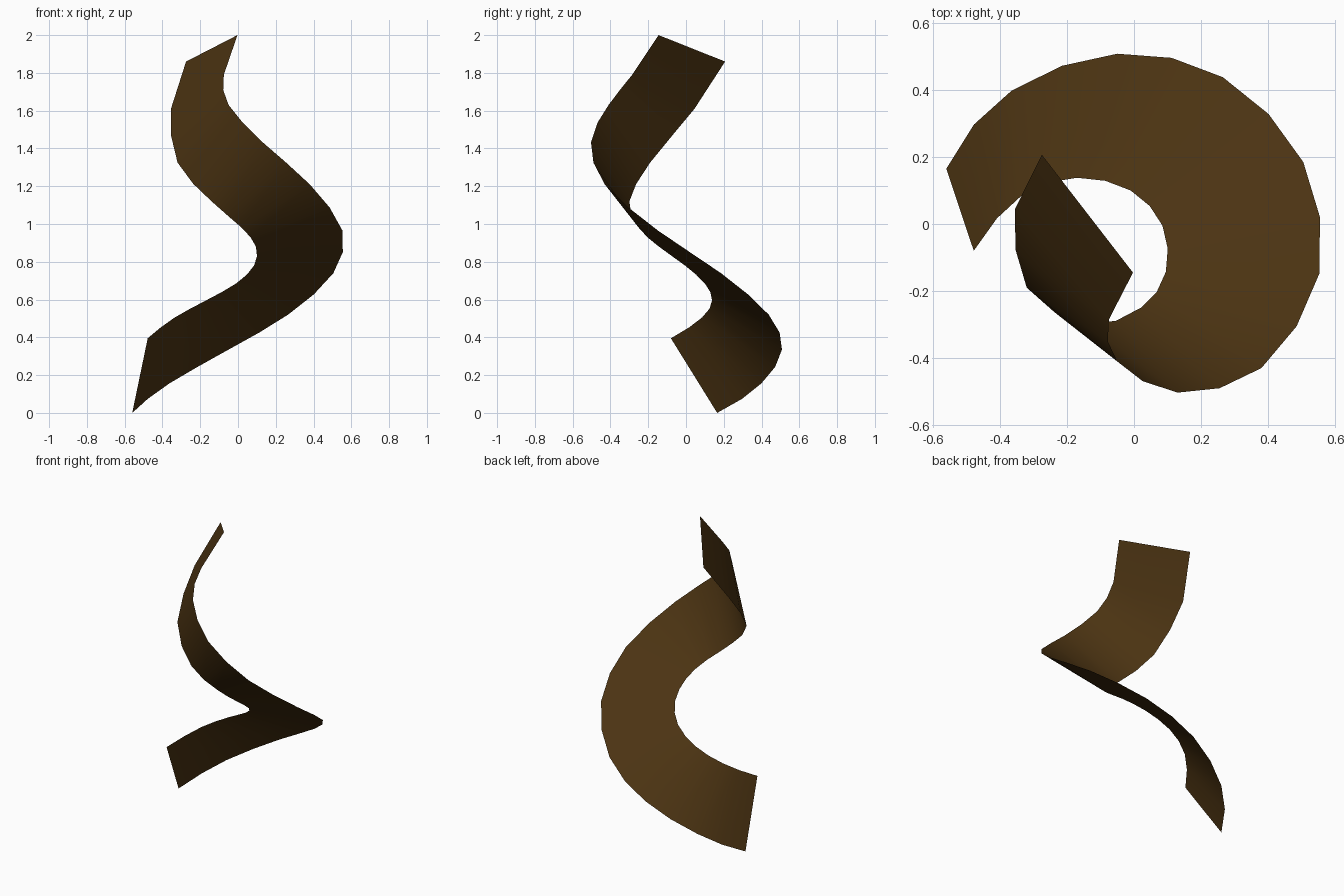
import bpy
import bmesh
import math
from mathutils import Vector

# Remove the default cube only
default_cube = bpy.data.objects.get("Cube")
if default_cube:
    bpy.data.objects.remove(default_cube, do_unlink=True)


def make_material(name, colour):
    material = bpy.data.materials.new(name)
    material.use_nodes = True
    material.diffuse_color = colour
    shader = material.node_tree.nodes["Principled BSDF"]
    shader.inputs["Base Color"].default_value = colour
    shader.inputs["Roughness"].default_value = 0.8
    return material


def smooth_path(knots, steps):
    """Pass a smooth curve through the knots; the last span stays straight."""
    points = [Vector(k) for k in knots]
    # Extend the path backwards so that its first span keeps its bend
    points.insert(0, 3 * points[0] - 3 * points[1] + points[2])
    path = []
    for before, start, end, after in zip(points, points[1:], points[2:], points[3:]):
        leave = (end - before) / 2
        arrive = (after - start) / 2
        for step in range(steps):
            t = step / steps
            u = 1 - t
            path.append(start * (u * u * (1 + 2 * t)) + leave * (t * u * u)
                        + end * (t * t * (3 - 2 * t)) - arrive * (t * t * u))
    return path + points[-2:]


# Outer edge of the curl, from the foot to the tip
outer_edge = smooth_path([
    (-.56, .165, 0), (-.365, .398, .155), (-.05, .508, .335), (.265, .438, .52),
    (.505, .185, .74), (.553, -.148, .965), (.38, -.43, 1.21), (.13, -.503, 1.433),
    (-.05, -.41, 1.63), (-.075, -.285, 1.79), (-.003, -.145, 2)], 2)

# Inner edge of the curl, paired with the outer edge
inner_edge = smooth_path([
    (-.478, -.08, .395), (-.335, .085, .505), (-.17, .138, .595), (-.01, .1, .685),
    (.085, -.005, .78), (.095, -.143, .88), (.02, -.25, .98), (-.14, -.3, 1.12),
    (-.32, -.19, 1.325), (-.355, .045, 1.61), (-.275, .207, 1.86)], 2)

# Single-sheet ribbon stretched between the two edges
bm = bmesh.new()
outer = [bm.verts.new(p) for p in outer_edge]
inner = [bm.verts.new(p) for p in inner_edge]
for i in range(len(outer) - 1):
    bm.faces.new((inner[i], inner[i + 1], outer[i + 1], outer[i]))
mesh = bpy.data.meshes.new("curled_ribbon")
bm.to_mesh(mesh)
bm.free()

ribbon = bpy.data.objects.new("curled_ribbon", mesh)
bpy.context.collection.objects.link(ribbon)
mesh.materials.append(make_material("dark brown", (0.07, 0.033, 0.006, 1)))

# Smooth shading along the curl
bpy.ops.object.select_all(action="DESELECT")
ribbon.select_set(True)
bpy.context.view_layer.objects.active = ribbon
bpy.ops.object.shade_smooth_by_angle(angle=math.radians(50))
